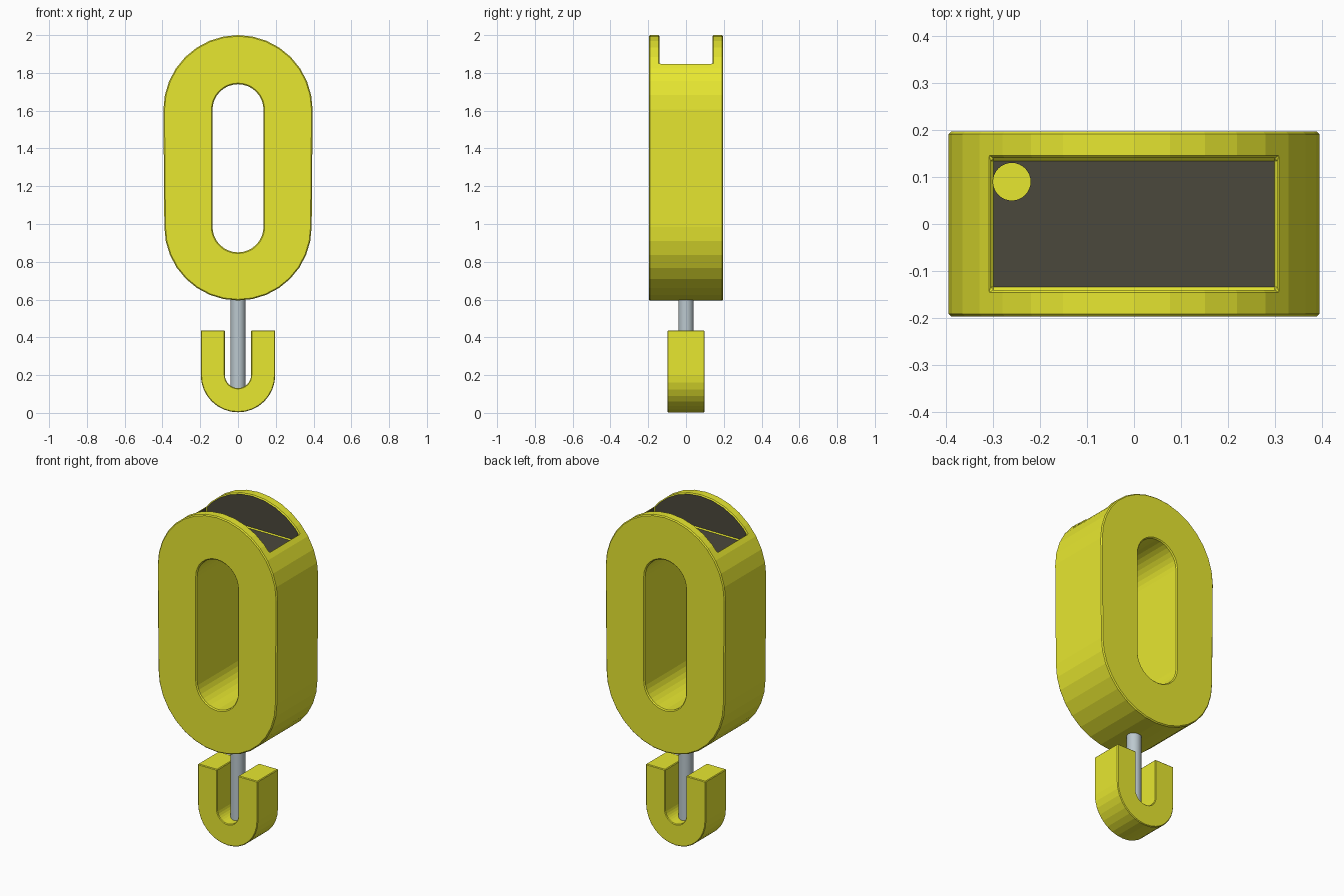
import bpy, bmesh
from math import sin, cos, pi

if "Cube" in bpy.data.objects:
    bpy.data.objects.remove(bpy.data.objects["Cube"])

def material(name, rgb):
    m = bpy.data.materials.new(name)
    m.diffuse_color = (*rgb, 1)
    m.use_nodes = True
    m.node_tree.nodes["Principled BSDF"].inputs["Base Color"].default_value = m.diffuse_color
    return m

YELLOW = material("yellow", (0.80, 0.80, 0.03))
DARK = material("dark", (0.07, 0.065, 0.045))
STEEL = material("steel", (0.50, 0.58, 0.62))

def arc(r, cz, a0, a1, n=16):
    return [(r * cos(a0 + (a1 - a0) * i / n), cz + r * sin(a0 + (a1 - a0) * i / n))
            for i in range(n + 1)]

def band(name, outer, inner, depth, closed):
    """Extrude the strip between two matching outlines along y."""
    bm = bmesh.new()
    rows = [[bm.verts.new((x, y, z)) for x, z in loop]
            for loop, y in ((outer, -depth), (outer, depth), (inner, depth), (inner, -depth))]
    n = len(outer)
    for i in range(n if closed else n - 1):
        j = (i + 1) % n
        for k in range(4):
            a, b = rows[k], rows[(k + 1) % 4]
            bm.faces.new((a[i], a[j], b[j], b[i]))
    if not closed:
        for i in (0, n - 1):
            bm.faces.new([r[i] for r in rows])
    bmesh.ops.recalc_face_normals(bm, faces=bm.faces)
    me = bpy.data.meshes.new(name)
    bm.to_mesh(me)
    bm.free()
    ob = bpy.data.objects.new(name, me)
    bpy.context.collection.objects.link(ob)
    me.materials.append(YELLOW)
    return ob

def cylinder(name, r, x, y, z0, z1, mat):
    bpy.ops.mesh.primitive_cylinder_add(vertices=32, radius=r, depth=z1 - z0,
                                        location=(x, y, (z0 + z1) / 2))
    ob = bpy.context.object
    ob.name = name
    ob.data.materials.append(mat)
    bpy.ops.object.shade_smooth_by_angle()
    return ob

def cut(ob, cutter):
    m = ob.modifiers.new("cut", 'BOOLEAN')
    m.operation, m.object, m.solver = 'DIFFERENCE', cutter, 'EXACT'
    m.material_mode = 'TRANSFER'
    cutter.hide_render = True
    cutter.hide_set(True)

def bevel(ob, width):
    m = ob.modifiers.new("bevel", 'BEVEL')
    m.width, m.segments, m.limit_method, m.angle_limit = width, 1, 'ANGLE', 1.0
    m.material = 0

# long link-shaped housing
body = band("housing",
            arc(0.395, 1.605, 0, pi) + arc(0.39, 0.985, pi, 2 * pi),
            arc(0.135, 1.605, 0, pi) + arc(0.135, 0.985, pi, 2 * pi), 0.197, True)
body.data.materials.append(DARK)

# open dark pocket in the top
bpy.ops.mesh.primitive_cube_add(size=1, location=(0, 0, 2.0))
pocket = bpy.context.object
pocket.name = "pocket_cutter"
pocket.scale = (0.61, 0.28, 0.40)
pocket.data.materials.append(DARK)
cut(body, pocket)
bevel(body, 0.006)

# round bore in the pocket floor
cut(body, cylinder("bore_cutter", 0.04, -0.26, 0.09, 0.77, 1.9, YELLOW))

# rod and hook
cylinder("rod", 0.04, 0, 0, 0.11, 0.62, STEEL)
hook = band("hook",
            [(-0.197, 0.437)] + arc(0.197, 0.2, pi, 2 * pi) + [(0.197, 0.437)],
            [(-0.069, 0.437)] + arc(0.069, 0.2, pi, 2 * pi) + [(0.069, 0.437)], 0.098, False)
bevel(hook, 0.004)
